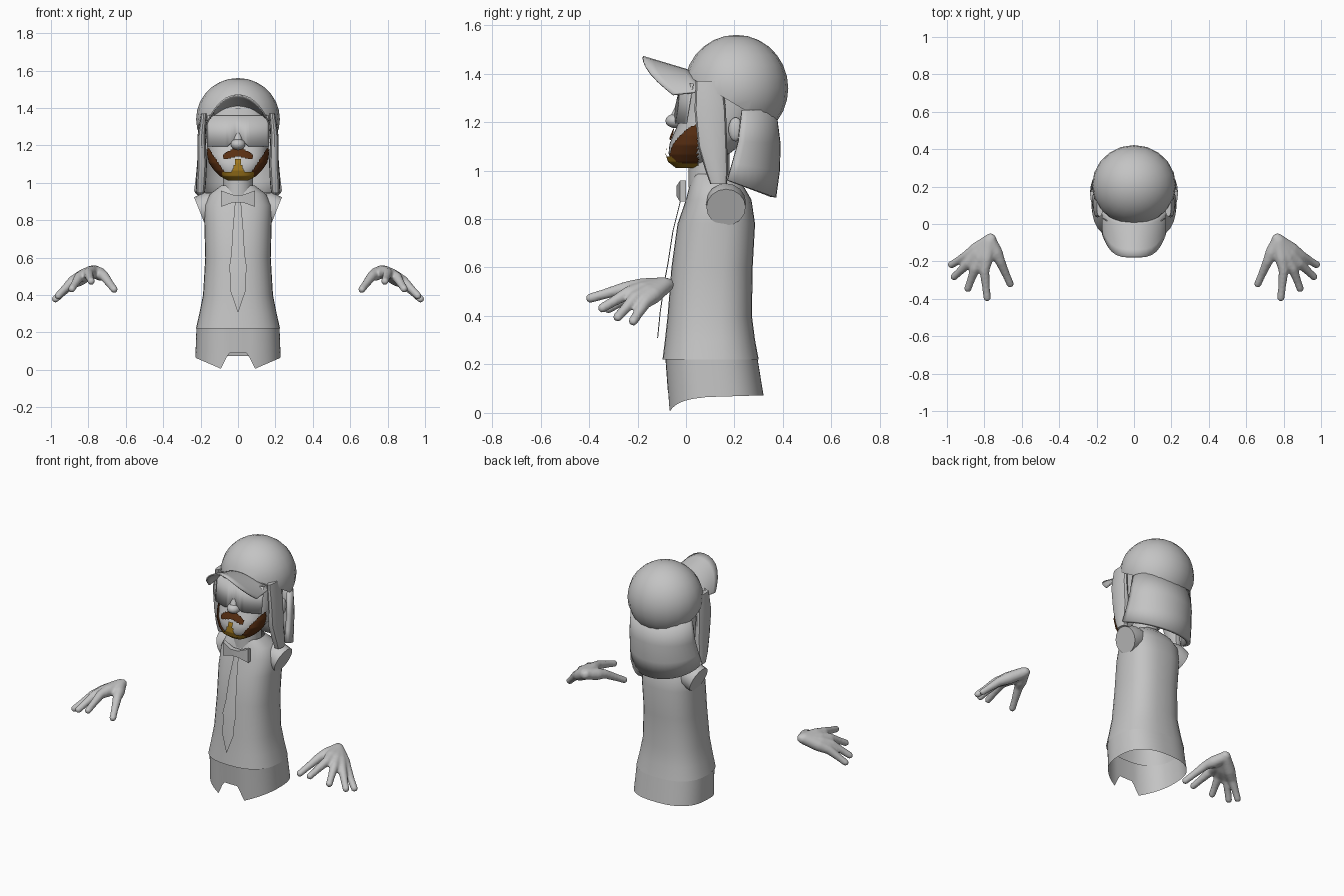
import bpy, bmesh, math
from mathutils import Vector

if "Cube" in bpy.data.objects:
    bpy.data.objects.remove(bpy.data.objects["Cube"])


def material(name, rgb):
    m = bpy.data.materials.new(name)
    m.use_nodes = True
    m.diffuse_color = (*rgb, 1)
    m.node_tree.nodes["Principled BSDF"].inputs["Base Color"].default_value = (*rgb, 1)
    return m


GREY = material("plain grey", (0.55, 0.55, 0.55))
BROWN = material("dark brown", (0.10, 0.028, 0.006))
OCHRE = material("ochre", (0.36, 0.19, 0.012))
parts = []


def finish(bm, name, mats=(GREY,), fix=True):
    if fix:
        bmesh.ops.recalc_face_normals(bm, faces=bm.faces[:])
    me = bpy.data.meshes.new(name)
    bm.to_mesh(me)
    bm.free()
    for m in mats:
        me.materials.append(m)
    ob = bpy.data.objects.new(name, me)
    bpy.context.collection.objects.link(ob)
    parts.append(ob)
    return ob


def add_loft(bm, rings, closed=True, cap=True):
    """Skin a list of point rows with quads."""
    rows = [[bm.verts.new(p) for p in r] for r in rings]
    n = len(rows[0])
    for a, b in zip(rows, rows[1:]):
        for i in range(n if closed else n - 1):
            j = (i + 1) % n
            bm.faces.new((a[i], a[j], b[j], b[i]))
    if closed and cap:
        bm.faces.new(rows[0])
        bm.faces.new(rows[-1])


def loft(name, rings, closed=True, cap=True):
    bm = bmesh.new()
    add_loft(bm, rings, closed, cap)
    return finish(bm, name)


def oval(z, hw, front, back, n=32, power=2.0, cx=0.0):
    """Horizontal rounded section given by half width and front and back y."""
    pts = []
    for i in range(n):
        a = 2 * math.pi * i / n
        c, s = math.cos(a), math.sin(a)
        x = math.copysign(abs(c) ** (2 / power), c) * hw
        y = math.copysign(abs(s) ** (2 / power), s) * (back - front) / 2
        pts.append((cx + x, (front + back) / 2 + y, z))
    return pts


def tube(path, n=12):
    """Round sections along a path of (point, radius)."""
    rings = []
    for i, (p, r) in enumerate(path):
        d = Vector(path[min(i + 1, len(path) - 1)][0]) - Vector(path[max(i - 1, 0)][0])
        q = d.to_track_quat('Z', 'Y')
        rings.append([Vector(p) + q @ Vector((r * math.cos(t), r * math.sin(t), 0))
                      for t in (2 * math.pi * k / n for k in range(n))])
    return rings


def ball(name, loc, size, seg=20, rows=12):
    bm = bmesh.new()
    bmesh.ops.create_uvsphere(bm, u_segments=seg, v_segments=rows, radius=1)
    bmesh.ops.scale(bm, vec=size, verts=bm.verts[:])
    bmesh.ops.translate(bm, vec=loc, verts=bm.verts[:])
    return finish(bm, name)


def thicken(ob, t):
    m = ob.modifiers.new("thickness", 'SOLIDIFY')
    m.thickness, m.offset = t, 0


# Shirt, open below
shirt = [(.22, .225, -.097, .30), (.30, .207, -.087, .285), (.40, .187, -.076, .272),
         (.60, .175, -.06, .275), (.78, .18, -.035, .285), (.88, .18, 0, .27),
         (.94, .15, .015, .235), (.985, .09, .03, .19)]
loft("shirt", [oval(*r, power=2.5) for r in shirt], cap=False)


# Trouser top with notched, open lower edge
def trouser_edge(x, y):
    ax = abs(x)
    if y > .07:
        return .065 + .03 * (y - .07)
    if ax < .05:
        return .09
    if ax < .09:
        return .09 - (ax - .05) * 2.1
    return .005 + (ax - .09) * .43


top = oval(.225, .222, -.085, .295, 96, 2.5)
low = [(x, y, trouser_edge(x, y)) for x, y, z in oval(0, .228, -.075, .32, 96, 2.5)]
loft("trouser_top", [top, low], cap=False)

# Neck and sleeve stubs
loft("neck", [oval(z, .08, .01, .18, 20) for z in (.93, 1.08)])
for s, side in ((1, "left"), (-1, "right")):
    loft(side + "_sleeve", tube([((s * .09, .165, .89), .06), ((s * .15, .165, .87), .082),
                                 ((s * .205, .165, .848), .081)], 16))

# Necktie and bow
tie = [(.93, .014, -.012), (.87, .018, -.022), (.75, .028, -.052), (.62, .036, -.072),
       (.54, .048, -.087), (.50, .04, -.092), (.42, .04, -.104), (.31, .002, -.115)]
loft("necktie", [[(-w, y, z), (0, y - .004, z), (w, y, z)] for z, w, y in tie], closed=False)
for s, side in ((1, "left"), (-1, "right")):
    loft(side + "_bow_wing", [[(s * x, y, .915 + h), (s * x, y + t, .915 + h),
                               (s * x, y + t, .915 - h), (s * x, y, .915 - h)]
                              for x, h, y, t in ((0, .02, -.04, .03), (.025, .02, -.04, .03),
                                                 (.09, .043, -.025, .025))])

# Head
head = [(1.015, .045, -.03, .05), (1.04, .09, -.062, .12), (1.07, .12, -.072, .18),
        (1.11, .148, -.068, .23), (1.15, .16, -.052, .26), (1.20, .165, -.03, .29),
        (1.28, .17, -.005, .32), (1.40, .165, .01, .33)]
loft("head", [oval(*r, n=40, power=2.6) for r in head])
ball("nose", (0, -.043, 1.205), (.04, .042, .03), 14, 8)
loft("nose_bridge", tube([((0, -.045, 1.205), .028), ((0, -.012, 1.30), .014)], 10))


# Beard: a fine shell just outside the jaw, cut by height and width
def beard_colour(p):
    ax, z = abs(p.x), p.z
    if p.y > .05:
        return None
    if 1.143 - .25 * ax < z < 1.185 - 6 * ax * ax and ax < .08:
        return 0
    if z < 1.06 and ax < .085 or z < 1.125 and ax < .008 + (1.125 - z) * .4:
        return 1
    if ax > .07 and z < min(1.19, 1.10 + (ax - .1) * 1.5):
        return 0
    return None


rings = []
for a, b in zip(head[:5], head[1:6]):
    for k in range(8):
        z, hw, f, bk = (u + (v - u) * k / 8 for u, v in zip(a, b))
        rings.append(oval(z - .004, hw + .008, f - .012, bk + .008, 128, 2.6))
bm = bmesh.new()
add_loft(bm, rings)
drop = []
for f in bm.faces:
    c = beard_colour(f.calc_center_median())
    if c is None:
        drop.append(f)
    else:
        f.material_index = c
bmesh.ops.delete(bm, geom=drop, context='FACES')
finish(bm, "beard", (BROWN, OCHRE))

# Visor plate with a nose notch
cols = [-.165 + .33 * i / 24 for i in range(25)]
bend = [.05 * (x / .165) ** 2 for x in cols]
thicken(loft("visor", [[(x, -.02 + b, 1.36) for x, b in zip(cols, bend)],
                       [(x, -.047 + b, 1.195 + max(0, .055 - abs(x)))
                        for x, b in zip(cols, bend)]], closed=False), .004)

# Cap dome, cut on a slope from brow to nape
bm = bmesh.new()
bmesh.ops.create_uvsphere(bm, u_segments=20, v_segments=14, radius=1)
bmesh.ops.scale(bm, vec=(.224, .215, .22), verts=bm.verts[:])
bmesh.ops.translate(bm, vec=(0, .207, 1.34), verts=bm.verts[:])
bmesh.ops.bisect_plane(bm, geom=bm.verts[:] + bm.edges[:] + bm.faces[:],
                       plane_co=(0, 0, 1.395), plane_no=(0, .6, 1), clear_inner=True)
finish(bm, "cap_dome")

# Cap brim, arched across and raised at the tip
rows = []
for j in range(6):
    v, row = j / 5, []
    for i in range(17):
        u = math.sin((i / 8 - 1) * math.pi / 2)
        y = (.03 + .05 * u * u) * (1 - v) + (-.178 + .125 * u ** 4) * v
        z = 1.41 + (.02 - y) * .3 - (.065 + .055 * v) * u * u
        row.append((.168 * u, y, z))
    rows.append(row)
thicken(loft("cap_brim", rows, closed=False), .008)

# Hair: back curtain, side locks and ears
rows = []
for z, rx, y0, yb, dip in ((1.25, .195, .23, .36, 0), (1.12, .205, .215, .378, .01),
                           (1.03, .213, .19, .375, .03), (.96, .222, .17, .36, .07)):
    rows.append([(rx * math.cos(t), y0 + (yb - y0) * math.sin(t), z - dip * math.sin(t))
                 for t in (math.pi * k / 20 for k in range(21))])
thicken(loft("back_hair", rows, closed=False), .025)
for s, side in ((1, "left"), (-1, "right")):
    lock = [(1.37, .016, .04, .15, .183), (1.25, .022, .035, .165, .195),
            (1.1, .026, .05, .17, .192), (1.0, .027, .08, .172, .198),
            (.945, .022, .10, .168, .2)]
    loft(side + "_hair_lock", [oval(z, w, f, b, 12, 2.6, s * x) for z, w, f, b, x in lock])
    ball(side + "_ear", (s * .172, .205, 1.17), (.02, .03, .05), 12, 8)

# Floating hands: bones fused into one skin
digits = [((.80, -.25, .515), (.785, -.40, .472)), ((.85, -.24, .495), (.89, -.35, .43)),
          ((.885, -.21, .475), (.965, -.285, .392)), ((.895, -.17, .455), (.98, -.22, .375)),
          ((.715, -.20, .50), (.66, -.325, .427))]
for s, side in ((1, "left"), (-1, "right")):
    bm = bmesh.new()
    for knuckle, tip in digits:
        k, t = Vector(knuckle), Vector(tip)
        w = Vector((.77, -.085, .528))
        end = t + (t - k).normalized() * .012
        path = [(w + (w - k) * .18, .018), (w, .033), (w.lerp(k, .6), .036), (k, .027),
                (k.lerp(t, .6), .021), (t, .02), (end, .011)]
        add_loft(bm, tube([(Vector((s * p.x, p.y, p.z)), r) for p, r in path]))
    hand = finish(bm, side + "_hand")
    m = hand.modifiers.new("fuse", 'REMESH')
    m.mode, m.voxel_size, m.use_smooth_shade = 'VOXEL', .008, True
    m = hand.modifiers.new("soften", 'SMOOTH')
    m.factor, m.iterations = .5, 4

# Smooth shading with crisp edges
bpy.ops.object.select_all(action='DESELECT')
for ob in parts:
    ob.select_set(True)
bpy.context.view_layer.objects.active = parts[0]
bpy.ops.object.shade_smooth_by_angle(angle=math.radians(40))
